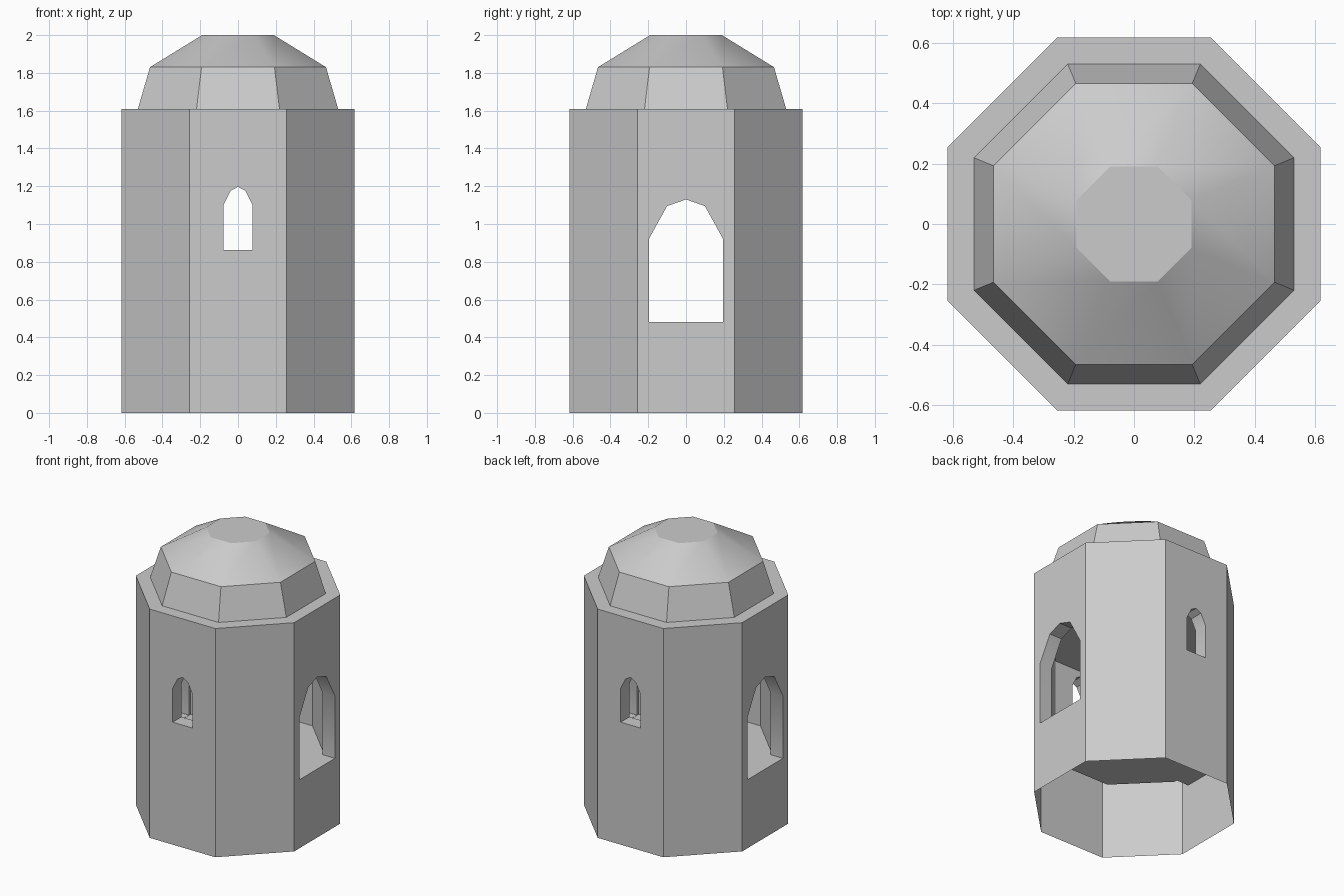
import bpy, bmesh, math

cube = bpy.data.objects.get("Cube")
if cube:
    bpy.data.objects.remove(cube, do_unlink=True)

SIDES = 8

stone = bpy.data.materials.new("grey_stone")
stone.use_nodes = True
stone.diffuse_color = (0.6, 0.6, 0.6, 1)
stone.node_tree.nodes["Principled BSDF"].inputs["Base Color"].default_value = (0.6, 0.6, 0.6, 1)


def make_object(name, bm):
    bmesh.ops.recalc_face_normals(bm, faces=bm.faces)
    mesh = bpy.data.meshes.new(name)
    bm.to_mesh(mesh)
    bm.free()
    mesh.materials.append(stone)
    obj = bpy.data.objects.new(name, mesh)
    bpy.context.collection.objects.link(obj)
    return obj


def octagon_stack(name, profile):
    """Closed octagonal solid from (apothem, height) pairs."""
    bm = bmesh.new()
    rings = []
    for apothem, z in profile:
        r = apothem / math.cos(math.pi / SIDES)
        angles = [(i + 0.5) * math.tau / SIDES for i in range(SIDES)]
        rings.append([bm.verts.new((r * math.cos(a), r * math.sin(a), z)) for a in angles])
    for low, high in zip(rings, rings[1:]):
        for i in range(SIDES):
            j = (i + 1) % SIDES
            bm.faces.new((low[i], low[j], high[j], high[i]))
    bm.faces.new(rings[0])
    bm.faces.new(rings[-1])
    return make_object(name, bm)


def arch_cutter(name, half, sill, spring, bend, peak, along_x):
    """Arched prism that runs right through the tower."""
    right = [(half, sill), (half, spring), bend]
    outline = right + [(0, peak)] + [(-u, z) for u, z in reversed(right)]
    bm = bmesh.new()
    ends = []
    for d in (-1, 1):
        ends.append([bm.verts.new((d, u, z) if along_x else (u, d, z)) for u, z in outline])
        bm.faces.new(ends[-1])
    for i in range(len(outline)):
        j = (i + 1) % len(outline)
        bm.faces.new((ends[0][i], ends[0][j], ends[1][j], ends[1][i]))
    return make_object(name, bm)


# Tower walls, ledge and dome in one stepped profile
tower = octagon_stack("tower", [(0.617, 0), (0.617, 1.61), (0.53, 1.61),
                                (0.466, 1.83), (0.19, 2.0)])

# Inner room, large side openings, small front and back windows
cutters = [
    octagon_stack("room_cutter", [(0.52, 0.48), (0.52, 1.23)]),
    arch_cutter("opening_cutter", 0.197, 0.482, 0.92, (0.1, 1.095), 1.13, True),
    arch_cutter("window_cutter", 0.077, 0.862, 1.10, (0.04, 1.175), 1.197, False),
]
bpy.ops.object.select_all(action="DESELECT")
bpy.context.view_layer.objects.active = tower
tower.select_set(True)
for cutter in cutters:
    cutter.hide_render = True
    mod = tower.modifiers.new(cutter.name, "BOOLEAN")
    mod.operation = "DIFFERENCE"
    mod.solver = "EXACT"
    mod.object = cutter
    bpy.ops.object.modifier_apply(modifier=mod.name)
for cutter in cutters:
    bpy.data.objects.remove(cutter, do_unlink=True)

# Open underside
bm = bmesh.new()
bm.from_mesh(tower.data)
base = [f for f in bm.faces if all(v.co.z < 0.001 for v in f.verts)]
bmesh.ops.delete(bm, geom=base, context="FACES_ONLY")
bm.to_mesh(tower.data)
bm.free()

# Only the shallow dome slope shades smooth
bpy.ops.object.shade_smooth_by_angle(angle=math.radians(30))
